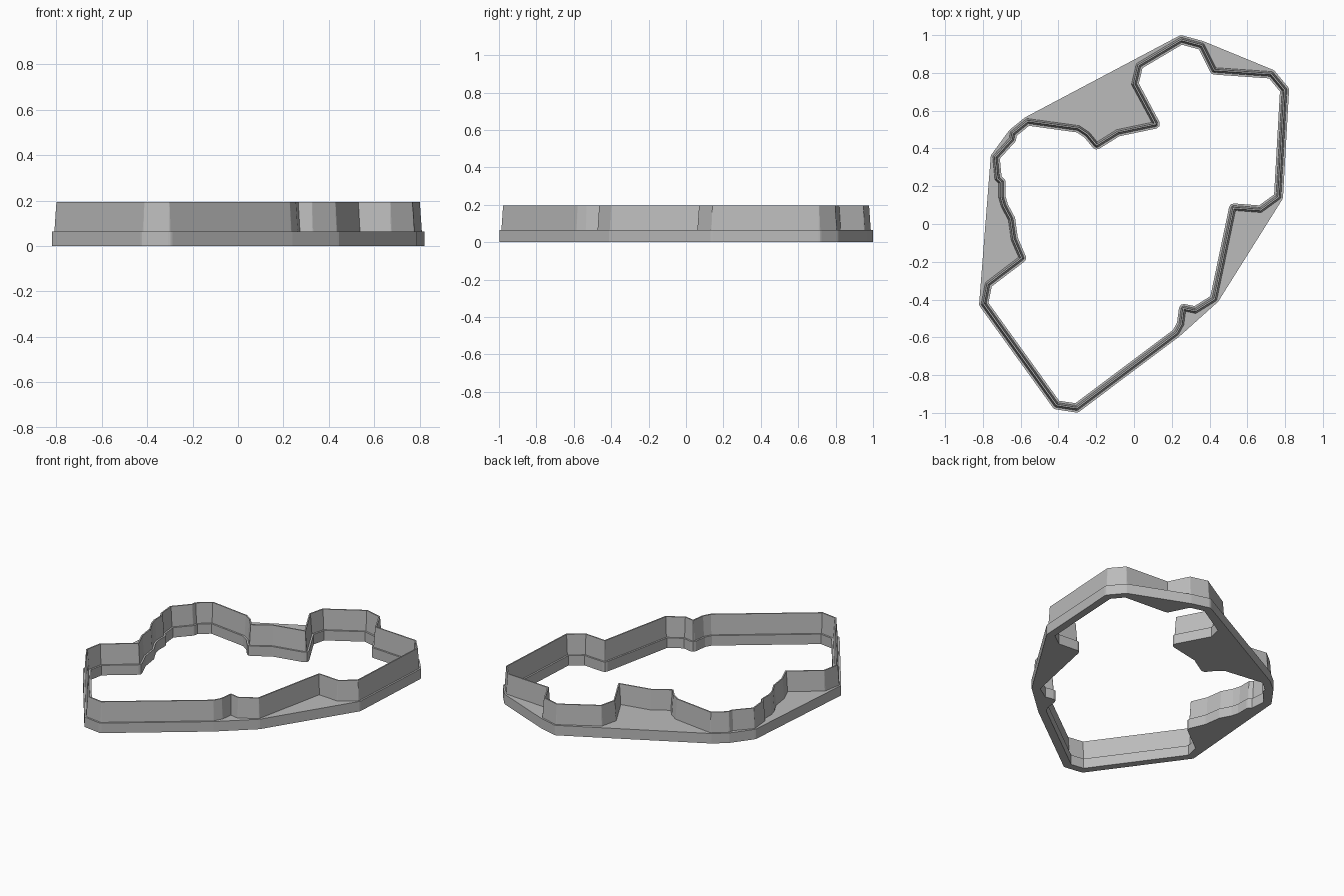
import bpy
import bmesh
from mathutils import Vector
from mathutils.geometry import convex_hull_2d

cube = bpy.data.objects.get("Cube")
if cube:
    bpy.data.objects.remove(cube, do_unlink=True)

# Centre line of the cutting wall, clockwise from the back tip
OUTLINE = [Vector(p) for p in (
    (.25, .975), (.36, .945), (.425, .815), (.727, .794), (.797, .71), (.765, .143),
    (.67, .074), (.527, .085), (.426, -.397), (.325, -.46), (.262, -.447), (.251, -.53),
    (.225, -.577), (-.304, -.974), (-.41, -.958), (-.796, -.423), (-.775, -.317),
    (-.595, -.18), (-.638, -.08), (-.653, .026), (-.69, .095), (-.704, .143),
    (-.704, .222), (-.724, .24), (-.735, .354), (-.648, .45), (-.643, .48),
    (-.563, .545), (-.294, .508), (-.246, .476), (-.198, .418), (-.087, .487),
    (.114, .529), (0, .741), (.024, .841))]
BASE_TOP, WALL_TOP = .065, .195
BASE_HALF, FOOT_HALF, EDGE_HALF = .024, .013, .004

steel = bpy.data.materials.new("plain grey")
steel.use_nodes = True
steel.diffuse_color = (.5, .5, .5, 1)
steel.node_tree.nodes["Principled BSDF"].inputs["Base Color"].default_value = (.5, .5, .5, 1)


def offset_outline(distance):
    """Offset the outline outward (or inward when negative), rounding the outer corners."""
    points = []
    for i, corner in enumerate(OUTLINE):
        before = (corner - OUTLINE[i - 1]).normalized()
        after = (OUTLINE[(i + 1) % len(OUTLINE)] - corner).normalized()
        n_before = Vector((-before.y, before.x))
        n_after = Vector((-after.y, after.x))
        mitre = (n_before + n_after) / (1 + n_before.dot(n_after))
        rounded = before.cross(after) * distance < 0
        for t in (0, .5, 1):
            normal = n_before.lerp(n_after, t).normalized() if rounded else mitre
            points.append(corner + normal * distance)
    return points


def add_object(name, bm):
    bmesh.ops.recalc_face_normals(bm, faces=bm.faces)
    mesh = bpy.data.meshes.new(name)
    bm.to_mesh(mesh)
    bm.free()
    mesh.materials.append(steel)
    obj = bpy.data.objects.new(name, mesh)
    bpy.context.collection.objects.link(obj)
    return obj


def add_loop(bm, points):
    verts = [bm.verts.new((p.x, p.y, 0)) for p in points]
    for i, vert in enumerate(verts):
        bm.edges.new((verts[i - 1], vert))


# Base flange: convex outside, following the outline on the inside
bm = bmesh.new()
outer = offset_outline(BASE_HALF)
add_loop(bm, [outer[i] for i in convex_hull_2d(outer)])
add_loop(bm, offset_outline(-BASE_HALF))
bmesh.ops.remove_doubles(bm, verts=bm.verts, dist=.0001)
bmesh.ops.triangle_fill(bm, edges=bm.edges, use_beauty=True, normal=(0, 0, 1))
raised = bmesh.ops.extrude_face_region(bm, geom=bm.faces[:], use_keep_orig=True)["geom"]
for item in raised:
    if isinstance(item, bmesh.types.BMVert):
        item.co.z = BASE_TOP
bmesh.ops.dissolve_limit(bm, angle_limit=.001, verts=bm.verts, edges=bm.edges)
add_object("base_flange", bm)

# Cutting wall: a tapered profile swept round the outline
bm = bmesh.new()
profile = ((FOOT_HALF, BASE_TOP), (EDGE_HALF, WALL_TOP),
           (-EDGE_HALF, WALL_TOP), (-FOOT_HALF, BASE_TOP))
rings = [[bm.verts.new((p.x, p.y, z)) for p in offset_outline(d)] for d, z in profile]
for k, ring in enumerate(rings):
    previous = rings[k - 1]
    for i in range(len(ring)):
        bm.faces.new((previous[i - 1], previous[i], ring[i], ring[i - 1]))
bmesh.ops.remove_doubles(bm, verts=bm.verts, dist=.0001)
add_object("cutting_wall", bm)
